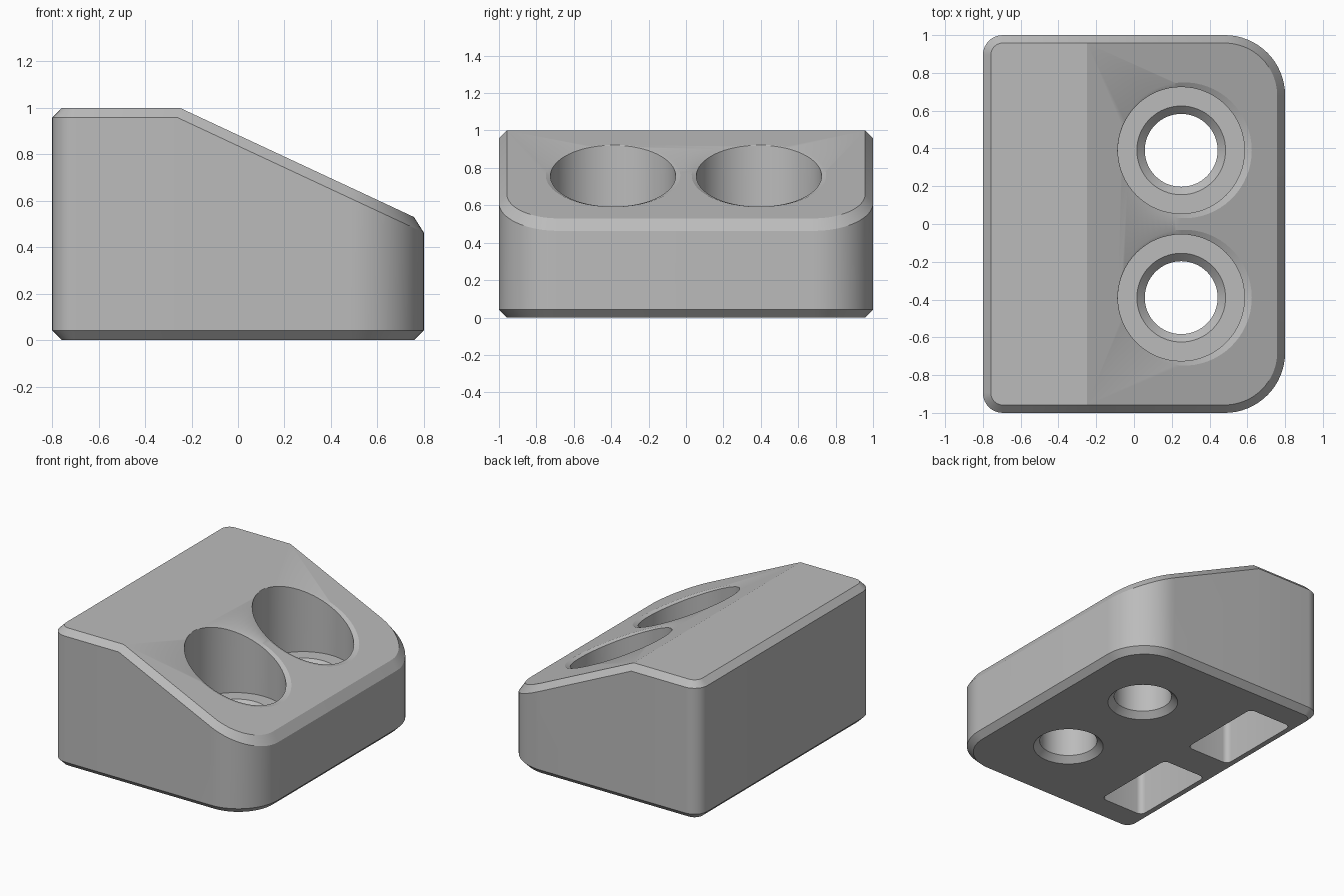
import bpy, bmesh
from math import sin, cos, pi, tan, radians

cube = bpy.data.objects.get("Cube")
if cube:
    bpy.data.objects.remove(cube)

RAMP_X, RAMP = -0.25, tan(radians(25))
CHAMFER = 0.042
BORE_X, BORE_Y, FLOOR = 0.25, 0.39, 0.41


def top_height(x):
    return 1 - max(0, x - RAMP_X) * RAMP


def arc(cx, cy, r, start, end, n):
    return [(cx + r * cos(start + (end - start) * i / n),
             cy + r * sin(start + (end - start) * i / n)) for i in range(n + 1)]


def outline(inset, kink):
    """Rounded block outline with a point on each long side at the ramp kink."""
    big, small = 0.32, 0.105
    bx, by, sx, sy = 0.8 - big, 1 - big, -0.8 + small, 1 - small
    big, small = big - inset, small - inset
    return (arc(bx, -by, big, -pi / 2, 0, 16) + arc(bx, by, big, 0, pi / 2, 16)
            + [(kink, 1 - inset)]
            + arc(sx, sy, small, pi / 2, pi, 8) + arc(sx, -sy, small, pi, 1.5 * pi, 8)
            + [(kink, inset - 1)])


def loft(name, rings, split=None):
    """Skin a stack of matching rings; split the last cap between two points."""
    bm = bmesh.new()
    loops = [[bm.verts.new(p) for p in ring] for ring in rings]
    n = len(loops[0])
    for a, b in zip(loops, loops[1:]):
        for i in range(n):
            j = (i + 1) % n
            bm.faces.new((a[i], a[j], b[j], b[i]))
    bm.faces.new(reversed(loops[0]))
    cap = bm.faces.new(loops[-1])
    if split:
        bmesh.utils.face_split(cap, loops[-1][split[0]], loops[-1][split[1]])
    bmesh.ops.recalc_face_normals(bm, faces=bm.faces[:])
    mesh = bpy.data.meshes.new(name)
    bm.to_mesh(mesh)
    bm.free()
    obj = bpy.data.objects.new(name, mesh)
    bpy.context.collection.objects.link(obj)
    return obj


# Wedge block with chamfered bottom and top edges
def shoulder(x):
    drop = CHAMFER if x <= RAMP_X else CHAMFER * 1.12
    return top_height(x) - drop


inner, outer = outline(CHAMFER, RAMP_X), outline(0, RAMP_X - 0.01)
kink = 34
block = loft("wedge_block", [
    [(x, y, 0) for x, y in inner],
    [(x, y, CHAMFER) for x, y in outer],
    [(x, y, shoulder(x)) for x, y in outer],
    [(x, y, top_height(x)) for x, y in inner]], split=(kink, len(inner) - 1))


# Stepped bore cutter, from the bottom countersink up to the chamfered rim
def bore_cutter(name, cy):
    def ring(r, z):
        return [(x, y, z) for x, y in arc(BORE_X, cy, r, 0, 2 * pi, 64)[:-1]]
    rings = [ring(r, z) for r, z in [
        (0.245, -0.01), (0.193, CHAMFER), (0.193, FLOOR - CHAMFER),
        (0.235, FLOOR), (0.335, FLOOR)]]
    lip, flare = [], []
    for x, y, _ in ring(0.335, 0):
        downhill = (1 + (x - BORE_X) / 0.335) / 2
        gap = 0.002 + 0.016 * downhill
        width = 0.002 + 0.04 * downhill ** 0.6
        dx, dy = (x - BORE_X) / 0.335, (y - cy) / 0.335
        lip.append((x, y, top_height(x) - gap))
        ox, oy = x + dx * width, y + dy * width
        rise = top_height(ox) - top_height(x) + gap
        flare.append((x + dx * width * 1.2, y + dy * width * 1.2,
                      top_height(x) - gap + rise * 1.2 + 0.002))
    return loft(name, rings + [lip, flare, [(x, y, 1.3) for x, y, _ in flare]])


# Rounded rectangular pocket cutter, open at the underside
def pocket_cutter(name, cy):
    cx, hx, hy, r = -0.545, 0.175, 0.33, 0.04
    path = []
    for k, (sx, sy) in enumerate([(1, 1), (-1, 1), (-1, -1), (1, -1)]):
        path += arc(cx + sx * (hx - r), cy + sy * (hy - r), r, k * pi / 2, (k + 1) * pi / 2, 6)
    return loft(name, [[(x, y, z) for x, y in path] for z in (-0.1, 0.75)])


cutters = []
for side, s in (("left", 1), ("right", -1)):
    cutters.append(bore_cutter("bore_cutter_" + side, s * BORE_Y))
    cutters.append(pocket_cutter("pocket_cutter_" + side, s * 0.45))

for c in cutters:
    c.hide_render = True
    mod = block.modifiers.new(c.name, 'BOOLEAN')
    mod.operation, mod.solver, mod.object = 'DIFFERENCE', 'EXACT', c

# Bake the cuts and drop the cutters
bpy.ops.object.select_all(action='DESELECT')
bpy.context.view_layer.objects.active = block
block.select_set(True)
for mod in list(block.modifiers):
    bpy.ops.object.modifier_apply(modifier=mod.name)
for c in cutters:
    bpy.data.objects.remove(c)
bpy.ops.object.shade_smooth_by_angle(angle=radians(20))

# Single grey material
grey = bpy.data.materials.new("plain_grey")
grey.use_nodes = True
color = (0.5, 0.5, 0.5, 1)
grey.diffuse_color = color
grey.node_tree.nodes["Principled BSDF"].inputs["Base Color"].default_value = color
block.data.materials.clear()
block.data.materials.append(grey)
